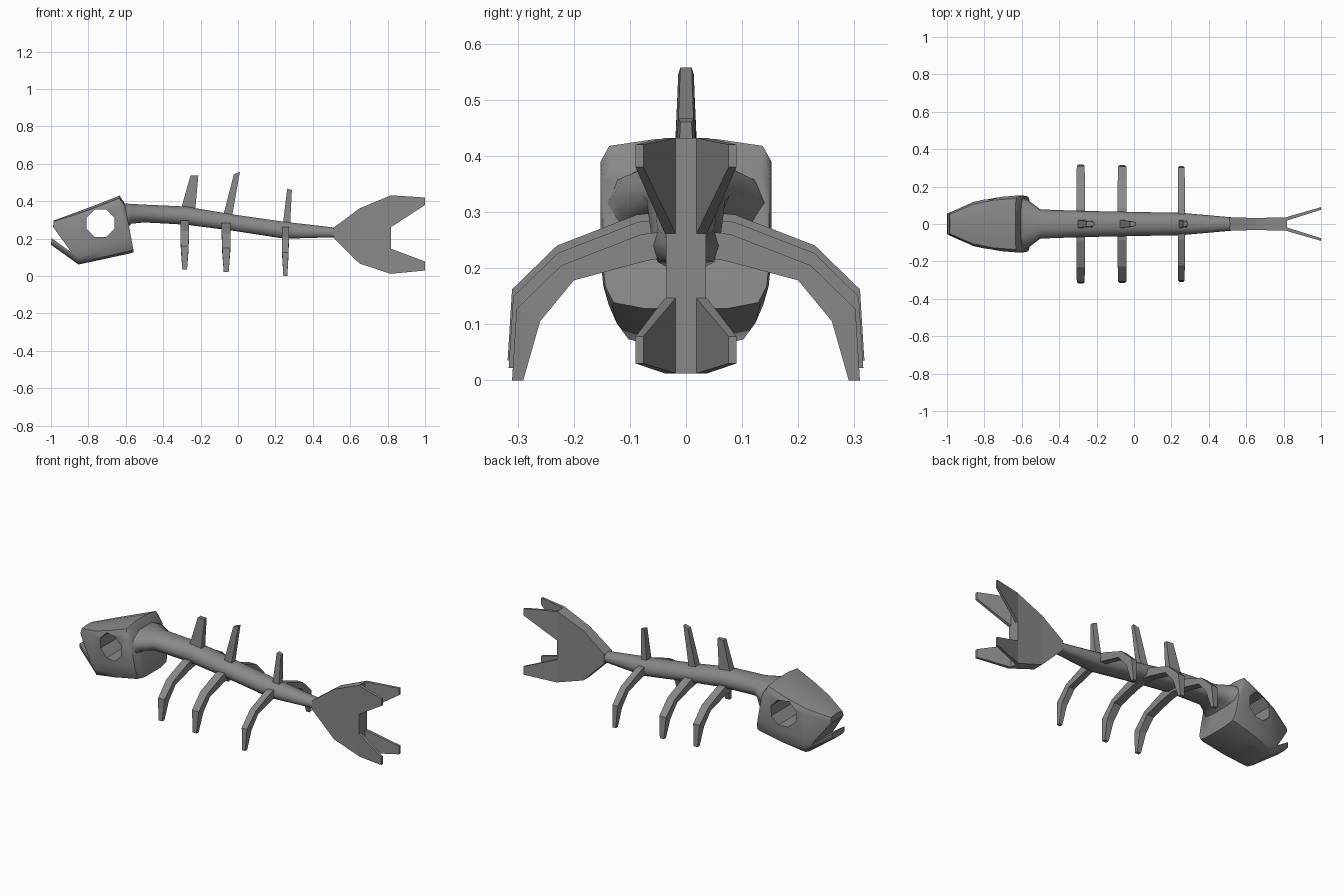
import bpy, bmesh, math
from mathutils import Vector

if "Cube" in bpy.data.objects:
    bpy.data.objects.remove(bpy.data.objects["Cube"])

# Dark grey bone
bone = bpy.data.materials.new('dark_bone')
bone.diffuse_color = (0.25, 0.25, 0.25, 1)
bone.use_nodes = True
bone.node_tree.nodes["Principled BSDF"].inputs["Base Color"].default_value = bone.diffuse_color


def loft(name, rings, smooth=None):
    """Skin a list of equal-length rings and cap both ends."""
    bm = bmesh.new()
    vr = [[bm.verts.new(p) for p in r] for r in rings]
    n = len(vr[0])
    for a, b in zip(vr, vr[1:]):
        for i in range(n):
            j = (i + 1) % n
            bm.faces.new((a[i], a[j], b[j], b[i]))
    bm.faces.new(vr[0])
    bm.faces.new(vr[-1])
    bmesh.ops.recalc_face_normals(bm, faces=bm.faces)
    me = bpy.data.meshes.new(name)
    bm.to_mesh(me)
    bm.free()
    me.materials.append(bone)
    ob = bpy.data.objects.new(name, me)
    bpy.context.collection.objects.link(ob)
    if smooth:
        bpy.context.view_layer.objects.active = ob
        bpy.ops.object.select_all(action='DESELECT')
        ob.select_set(True)
        bpy.ops.object.shade_smooth_by_angle(angle=math.radians(smooth))
    return ob


def section(half, top, bottom, w):
    """Mirror a half profile (width fraction, height fraction) between two xz points."""
    t, b = Vector((top[0], 0, top[1])), Vector((bottom[0], 0, bottom[1]))
    pts = [(y, h) for y, h in half] + [(-y, h) for y, h in reversed(half)]
    return [b.lerp(t, h) + Vector((0, y * w, 0)) for y, h in pts]


def cut(ob, name, outline):
    """Cut an xz outline straight through in y."""
    c = loft(name, [[(x, y, z) for x, z in outline] for y in (-0.4, 0.4)])
    c.hide_render = True
    m = ob.modifiers.new(name, 'BOOLEAN')
    m.operation, m.solver, m.object = 'DIFFERENCE', 'EXACT', c
    bpy.context.view_layer.objects.active = ob
    bpy.ops.object.modifier_apply(modifier=m.name)
    bpy.data.objects.remove(c)


def box_ring(x, z0, z1, y0, y1):
    return [(x, y0, z0), (x, y1, z0), (x, y1, z1), (x, y0, z1)]


# Head with eye hole and open mouth
head_half = [(0.35, 1), (0.9, 0.96), (1, 0.87), (1, 0.3), (0.97, 0.15), (0.87, 0.04), (0.5, 0)]
head = loft('head', [section(head_half, *s) for s in [
    ((-0.985, 0.297), (-1.0, 0.168), 0.058),
    ((-0.86, 0.343), (-0.853, 0.062), 0.118),
    ((-0.75, 0.384), (-0.72, 0.09), 0.142),
    ((-0.634, 0.43), (-0.575, 0.122), 0.152),
    ((-0.605, 0.388), (-0.557, 0.128), 0.148)]], smooth=48)
cut(head, 'eye_cutter', [(-0.735 + 0.08 * math.cos(a), 0.283 + 0.08 * math.sin(a))
                         for a in [math.pi / 8 + i * math.pi / 4 for i in range(8)]])
cut(head, 'mouth_cutter', [(-0.89, 0.126), (-1.035, 0.327), (-1.06, 0.248)])

# Spine with flared neck
spine_half = [(0.4, 1), (0.85, 0.78), (1, 0.45), (0.85, 0.12), (0.5, 0)]
loft('spine', [section(spine_half, (x, t), (x, b), w) for x, t, b, w in [
    (-0.61, 0.388, 0.24, 0.148), (-0.57, 0.386, 0.28, 0.13), (-0.5, 0.382, 0.287, 0.078),
    (-0.28, 0.372, 0.275, 0.07), (-0.03, 0.33, 0.243, 0.065), (0.25, 0.29, 0.2, 0.06),
    (0.53, 0.258, 0.208, 0.035)]], smooth=60)

# Arched ribs, left and right in one piece
outer = [(0, 0.27), (0.08, 0.26), (0.222, 0.205), (0.302, 0.127), (0.31, 0)]
inner = [(0, 0.225), (0.07, 0.213), (0.2, 0.178), (0.26, 0.105), (0.29, 0)]
widths = [1, 1, 1, 0.9, 0.55]
for k, (x, dz, hx, dy) in enumerate([(-0.285, 0.035, 0.023, 0.008),
                                     (-0.063, 0.022, 0.024, 0.006),
                                     (0.253, 0.0, 0.019, 0.0)]):
    rings = []
    for s, order in ((-1, range(4, 0, -1)), (1, range(5))):
        for i in order:
            (yo, zo), (yi, zi), h = outer[i], inner[i], hx * widths[i]
            d = dy if i else 0
            rings.append([(x - h, s * (yo + d), zo + dz), (x + h, s * (yo + d), zo + dz),
                          (x + h, s * (yi + d), zi + dz), (x - h, s * (yi + d), zi + dz)])
    loft(f'rib_{k + 1}', rings)

# Upright back spikes
for k, (x0, x1, z0, x2, x3, z2, z3) in enumerate([
        (-0.31, -0.23, 0.34, -0.254, -0.212, 0.538, 0.538),
        (-0.085, -0.035, 0.3, -0.022, 0.01, 0.545, 0.557),
        (0.238, 0.278, 0.26, 0.263, 0.288, 0.467, 0.46)]):
    loft(f'back_spike_{k + 1}', [
        [(x0, -0.023, z0), (x1, -0.02, z0), (x1, 0.02, z0), (x0, 0.023, z0)],
        [(x2, -0.014, z2), (x3, -0.01, z3), (x3, 0.01, z3), (x2, 0.014, z2)]])

# Tail fan, then four splayed tips
loft('tail_fan', [box_ring(x, z0, z1, -w, w) for x, z0, z1, w in [
    (0.51, 0.206, 0.258, 0.036), (0.65, 0.067, 0.362, 0.032), (0.818, 0.012, 0.432, 0.036)]])
for side, s in (('left', -1), ('right', 1)):
    for level, base, tip in (('upper', (0.26, 0.432), (0.38, 0.42)),
                             ('lower', (0.147, 0.012), (0.078, 0.03))):
        loft(f'tail_tip_{level}_{side}', [
            box_ring(0.816, *base, s * 0.018, s * 0.037),
            box_ring(1.0, *tip, s * 0.076, s * 0.09)])
